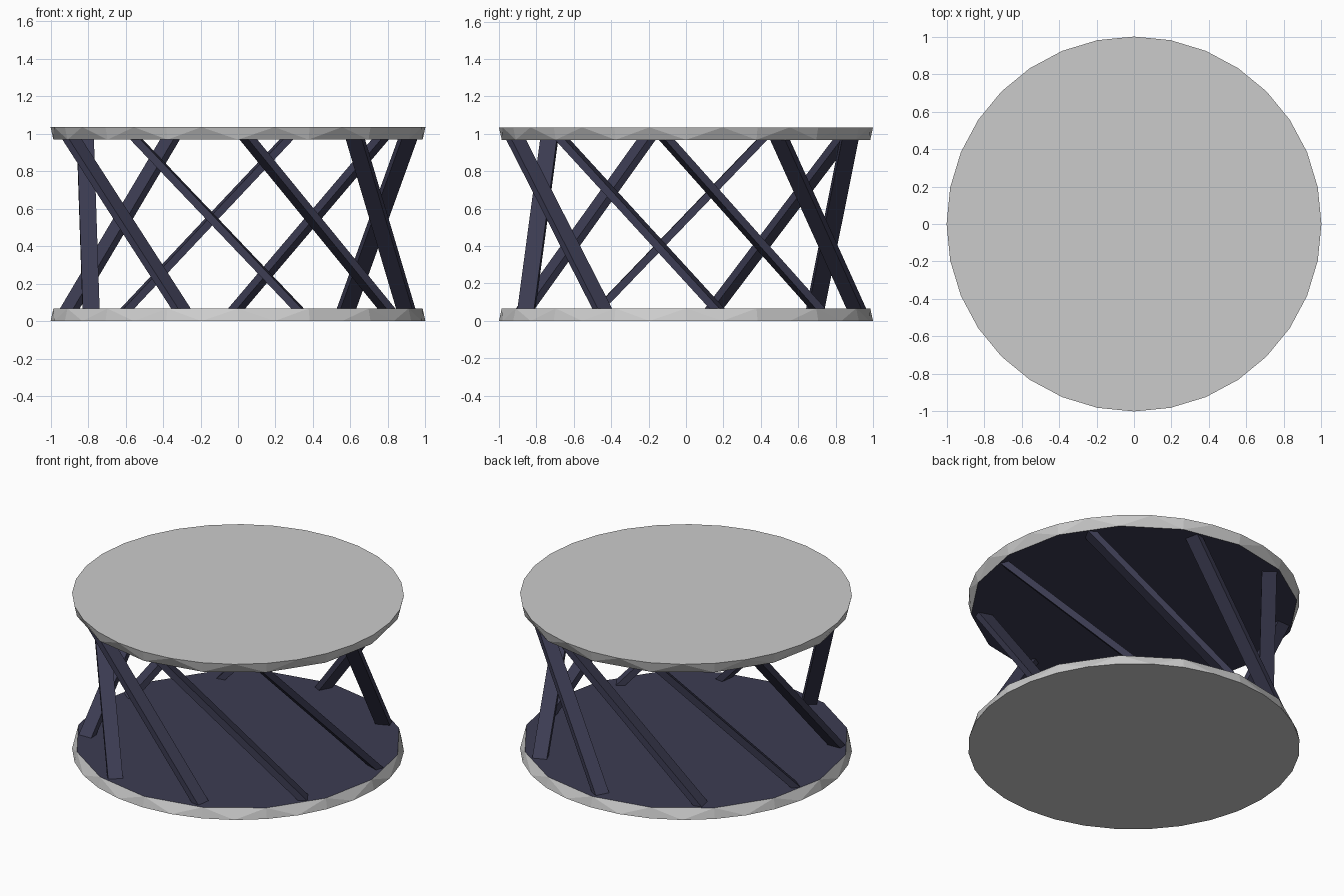
import bpy, bmesh
from math import sin, cos, pi, radians

if "Cube" in bpy.data.objects:
    bpy.data.objects.remove(bpy.data.objects["Cube"])

dark = bpy.data.materials.new("dark_blue")
dark.diffuse_color = (0.045, 0.045, 0.085, 1)
dark.use_nodes = True
dark.node_tree.nodes["Principled BSDF"].inputs["Base Color"].default_value = dark.diffuse_color


def finish(bm, name):
    bmesh.ops.recalc_face_normals(bm, faces=bm.faces[:])
    mesh = bpy.data.meshes.new(name)
    bm.to_mesh(mesh)
    bm.free()
    obj = bpy.data.objects.new(name, mesh)
    bpy.context.collection.objects.link(obj)
    return obj


# Low-poly plate: 32-sided outer face, 16-sided dark inner face, grey rim
def plate(name, z_outer, z_inner):
    bm = bmesh.new()
    n = 32

    def ring(r, z, count):
        return [bm.verts.new((r * cos(pi / 2 + 2 * pi * i / count),
                              r * sin(pi / 2 + 2 * pi * i / count), z))
                for i in range(count)]
    outer = ring(1.0, z_outer, n)
    inner = ring(0.985, z_inner, n // 2)
    bm.faces.new(outer)
    inner_face = bm.faces.new(inner)
    for i in range(n // 2):
        a, b = inner[i], inner[(i + 1) % (n // 2)]
        p, q, r = outer[2 * i], outer[2 * i + 1], outer[(2 * i + 2) % n]
        bm.faces.new((a, p, q))
        bm.faces.new((a, q, b))
        bm.faces.new((b, q, r))
    inner_face.material_index = 1
    obj = finish(bm, name)
    obj.data.materials.append(None)
    obj.data.materials.append(dark)


plate("bottom_plate", 0.0, 0.067)
plate("top_plate", 1.035, 0.968)


# Slanted strut: wide in the radial direction, thin along the circle
def strut(name, angle):
    radial, half_width, reach = 0.80, 0.045, 0.45
    half_thick = 0.028
    c, s = cos(angle), sin(angle)
    bm = bmesh.new()
    ends = []
    for z, t0 in ((0.05, reach), (0.985, -reach)):
        loop = []
        for dr, dt in ((-1, -1), (1, -1), (1, 1), (-1, 1)):
            r, t = radial + dr * half_width, t0 + dt * half_thick
            loop.append(bm.verts.new((r * c - t * s, r * s + t * c, z)))
        ends.append(loop)
    low, high = ends
    bm.faces.new(low)
    bm.faces.new(high)
    for i in range(4):
        j = (i + 1) % 4
        bm.faces.new((low[i], low[j], high[j], high[i]))
    finish(bm, name).data.materials.append(dark)


for k in range(9):
    strut(f"strut_{k + 1}", radians(-58 + 40 * k))
